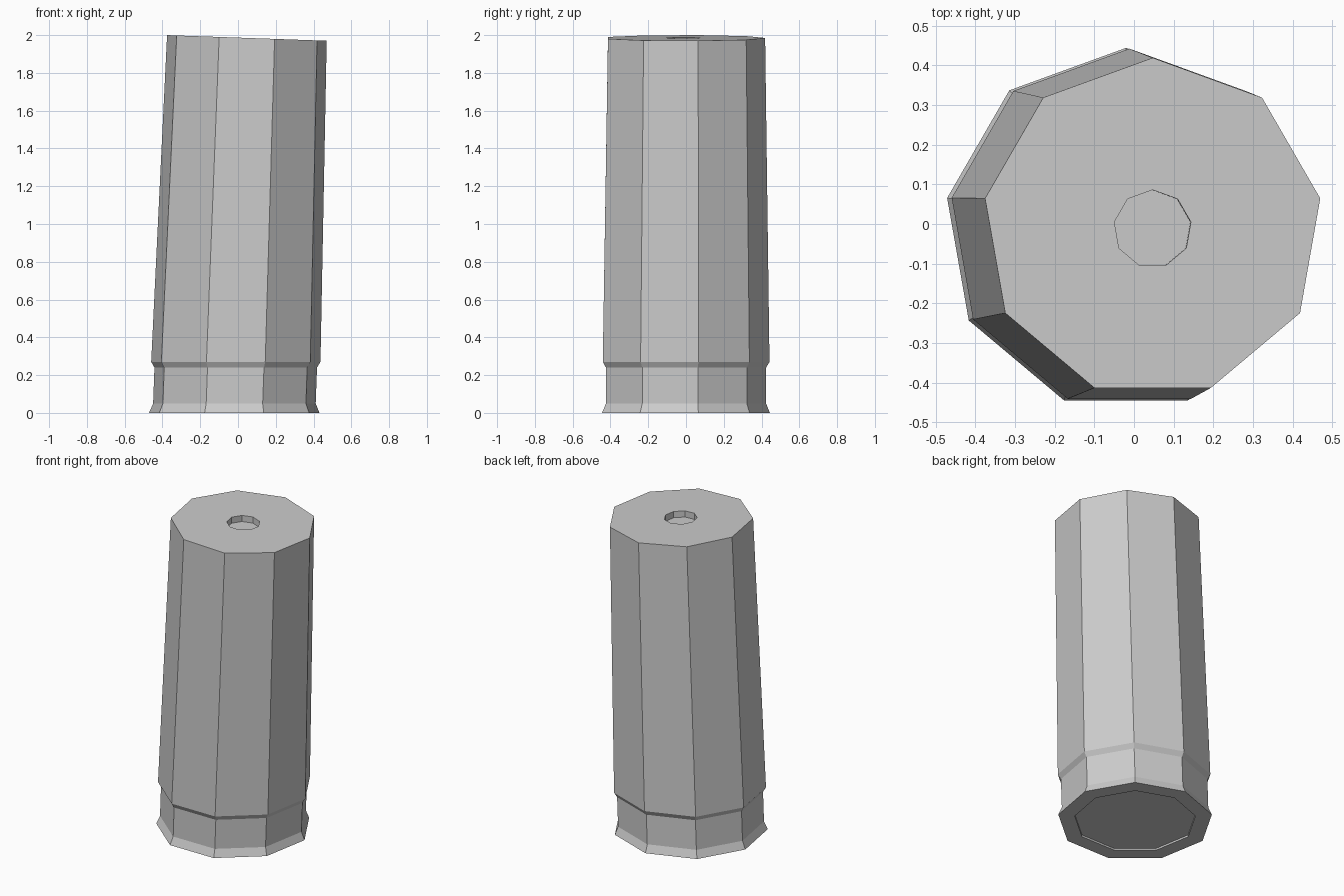
import bpy, bmesh
from math import radians, sin, cos, pi

if "Cube" in bpy.data.objects:
    bpy.data.objects.remove(bpy.data.objects["Cube"])

SIDES = 9
TILT = 0.0352  # slope of the crooked top end


def ring(bm, r, cx, cy, z, slope=0.0):
    """Nine-sided ring with one corner facing the back."""
    verts = []
    for i in range(SIDES):
        a = pi / 2 + 2 * pi * i / SIDES
        dx = r * cos(a)
        verts.append(bm.verts.new((cx + dx, cy + r * sin(a), z - slope * dx)))
    return verts


# radius, centre x, centre y, height, slope
profile = [
    # shallow recess under the base
    (0.36, -0.02, -0.014, 0.012, 0),
    (0.36, -0.02, -0.014, 0.0, 0),
    # flared foot, groove and shoulder
    (0.458, -0.02, -0.014, 0.0, 0),
    (0.437, -0.019, -0.013, 0.05, 0),
    (0.437, -0.012, -0.013, 0.24, 0),
    (0.455, -0.0115, -0.013, 0.27, 0),
    # leaning body and top rim
    (0.429, 0.047, -0.010, 1.985, TILT),
    # small pit in the top
    (0.098, 0.047, -0.012, 1.985, TILT),
    (0.098, 0.0457, -0.012, 1.945, TILT),
]

bm = bmesh.new()
rings = [ring(bm, *p) for p in profile]
for lo, hi in zip(rings, rings[1:]):
    for i in range(SIDES):
        j = (i + 1) % SIDES
        bm.faces.new((lo[i], lo[j], hi[j], hi[i]))
bm.faces.new(rings[0][::-1])
bm.faces.new(rings[-1])
bmesh.ops.recalc_face_normals(bm, faces=bm.faces[:])

mesh = bpy.data.meshes.new("shell_casing")
bm.to_mesh(mesh)
bm.free()
casing = bpy.data.objects.new("shell_casing", mesh)
bpy.context.collection.objects.link(casing)
